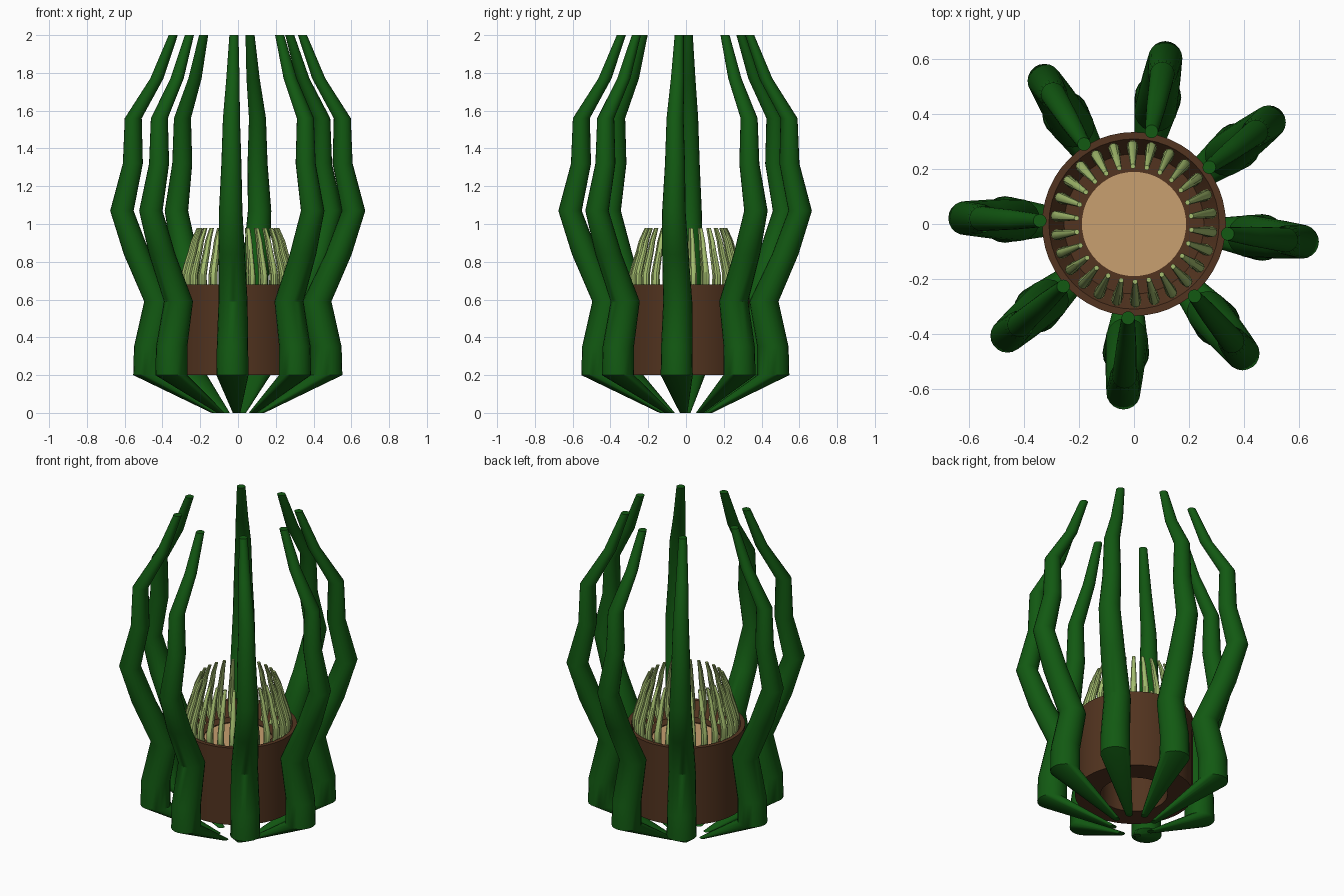
import bpy, bmesh, math

if "Cube" in bpy.data.objects:
    bpy.data.objects.remove(bpy.data.objects["Cube"])


def material(name, col):
    m = bpy.data.materials.new(name)
    m.diffuse_color = col
    m.use_nodes = True
    m.node_tree.nodes["Principled BSDF"].inputs["Base Color"].default_value = m.diffuse_color
    return m


GREEN = material("dark_green", (0.006, 0.1, 0.006, 1))
PALE = material("pale_green", (0.38, 0.52, 0.16, 1))
BROWN = material("brown", (0.085, 0.034, 0.014, 1))
TAN = material("tan", (0.58, 0.35, 0.16, 0.85))


def finish(bm, name, mat):
    bmesh.ops.recalc_face_normals(bm, faces=bm.faces)
    me = bpy.data.meshes.new(name)
    bm.to_mesh(me)
    bm.free()
    me.materials.append(mat)
    ob = bpy.data.objects.new(name, me)
    bpy.context.collection.objects.link(ob)
    bpy.ops.object.select_all(action='DESELECT')
    bpy.context.view_layer.objects.active = ob
    ob.select_set(True)
    bpy.ops.object.shade_smooth_by_angle(angle=math.radians(35))
    return ob


def ring(bm, x, y, z, rad, n):
    return [bm.verts.new((x + rad * math.cos(2 * math.pi * i / n),
                          y + rad * math.sin(2 * math.pi * i / n), z)) for i in range(n)]


def bridge(bm, a, b):
    n = len(a)
    for i in range(n):
        j = (i + 1) % n
        bm.faces.new((a[i], a[j], b[j], b[i]))


def tentacle(name, path, deg, n, mat):
    """Stack of level rings; path holds (distance from axis, z, radius)."""
    bm = bmesh.new()
    c, s = math.cos(math.radians(deg)), math.sin(math.radians(deg))
    rings = [ring(bm, r * c, r * s, z, rad, n) for r, z, rad in path]
    for a, b in zip(rings, rings[1:]):
        bridge(bm, a, b)
    bm.faces.new(rings[0])
    bm.faces.new(rings[-1])
    return finish(bm, name, mat)


# outer tentacles, root to tip
OUTER = [(0.12, 0.0, 0.02), (0.47, 0.2, 0.085), (0.468, 0.35, 0.083),
         (0.42, 0.59, 0.077), (0.535, 0.84, 0.07), (0.615, 1.07, 0.062),
         (0.557, 1.32, 0.053), (0.555, 1.56, 0.045), (0.43, 1.77, 0.035),
         (0.343, 2.0, 0.024)]
for k, deg in enumerate((178, 221.4, 266.4, 310, 354, 37, 79.3, 122)):
    tentacle(f"outer_tentacle_{k + 1}", OUTER, deg, 20, GREEN)

# inner ring of small feelers
INNER = [(0.25, 0.58, 0.016), (0.275, 0.63, 0.02), (0.285, 0.68, 0.02),
         (0.285, 0.73, 0.019), (0.27, 0.79, 0.017), (0.252, 0.85, 0.015),
         (0.238, 0.91, 0.013), (0.21, 0.98, 0.009)]
COUNT = 26
for k in range(COUNT):
    tentacle(f"feeler_{k + 1}", INNER, 8 + 360 * k / COUNT, 10, PALE)

# body: thick tube with a shallow dished top
bm = bmesh.new()
PROFILE = [(0.335, 0.2), (0.335, 0.68), (0.31, 0.68), (0.255, 0.6), (0.19, 0.6), (0.19, 0.2)]
rings = [ring(bm, 0, 0, z, r, 48) for r, z in PROFILE]
for a, b in zip(rings, rings[1:] + rings[:1]):
    bridge(bm, a, b)
finish(bm, "body", BROWN)

# mouth membrane
bm = bmesh.new()
bm.faces.new(ring(bm, 0, 0, 0.595, 0.191, 48))
finish(bm, "mouth_membrane", TAN)
